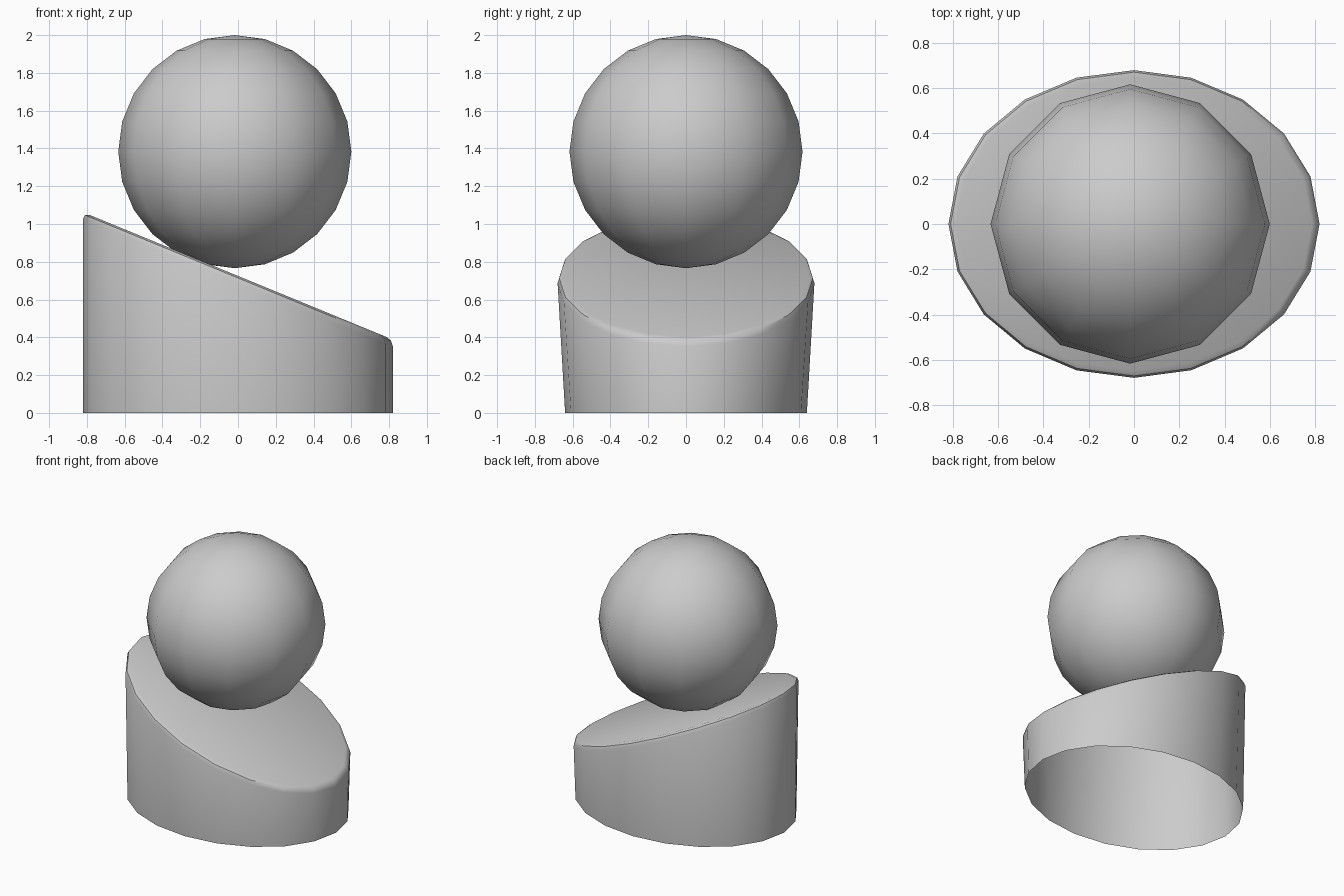
import bpy, bmesh, math

if "Cube" in bpy.data.objects:
    bpy.data.objects.remove(bpy.data.objects["Cube"])


def finish(bm, name, angle):
    mesh = bpy.data.meshes.new(name)
    bmesh.ops.recalc_face_normals(bm, faces=bm.faces)
    bm.to_mesh(mesh)
    bm.free()
    obj = bpy.data.objects.new(name, mesh)
    bpy.context.collection.objects.link(obj)
    bpy.ops.object.select_all(action='DESELECT')
    obj.select_set(True)
    bpy.context.view_layer.objects.active = obj
    bpy.ops.object.shade_smooth_by_angle(angle=math.radians(angle))
    return obj


# Sloped oval base: open underneath, flaring slightly in depth, rounded top rim
SIDES = 20
bm = bmesh.new()
bottom, top = [], []
for i in range(SIDES):
    a = 2 * math.pi * i / SIDES
    x = 0.82 * math.cos(a)
    bottom.append(bm.verts.new((x, 0.64 * math.sin(a), 0)))
    top.append(bm.verts.new((x, 0.682 * math.sin(a), 0.725 - 0.411 * x)))
for i in range(SIDES):
    j = (i + 1) % SIDES
    bm.faces.new((bottom[i], bottom[j], top[j], top[i]))
cap = bm.faces.new(top)
bmesh.ops.bevel(bm, geom=list(cap.edges), offset=0.035, offset_type='OFFSET',
                segments=2, profile=0.5, affect='EDGES')
# The cap faces up, so the normals of the open shell point outward
finish(bm, "sloped_base", 35)

# Ball resting on the slope
bm = bmesh.new()
bmesh.ops.create_uvsphere(bm, u_segments=12, v_segments=12, radius=0.617)
ball = finish(bm, "ball", 60)
ball.location = (-0.017, 0, 1.383)
